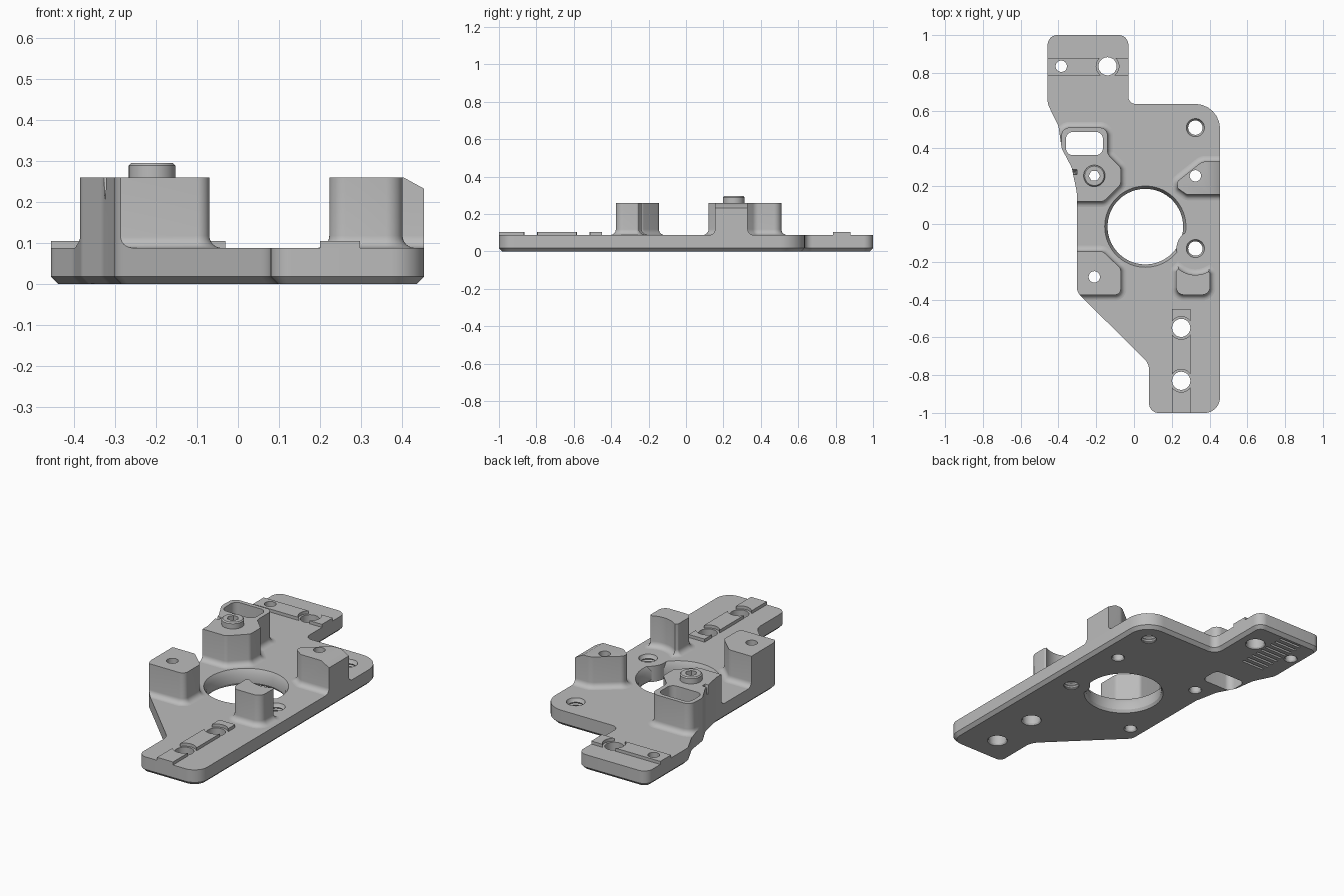
import bpy, bmesh, math
from mathutils import Vector

cube = bpy.data.objects.get("Cube")
if cube:
    bpy.data.objects.remove(cube, do_unlink=True)

grey = bpy.data.materials.new("light_grey")
grey.use_nodes = True
grey.diffuse_color = (0.5, 0.5, 0.5, 1)
grey.node_tree.nodes["Principled BSDF"].inputs["Base Color"].default_value = (0.5, 0.5, 0.5, 1)

TOP, POST_TOP, RAIL_TOP, BOSS_TOP = 0.088, 0.26, 0.105, 0.295


def rounded(corners, steps=8):
    """Outline with an arc of radius r at each (x, y, r) corner."""
    out, n = [], len(corners)
    for i, (x, y, r) in enumerate(corners):
        p = Vector((x, y))
        if r == 0:
            out.append(p)
            continue
        a = (Vector(corners[i - 1][:2]) - p).normalized()
        b = (Vector(corners[(i + 1) % n][:2]) - p).normalized()
        half = a.angle(b) / 2
        c = p + (a + b).normalized() * (r / math.sin(half))
        t = r / math.tan(half)
        u, v = p + a * t - c, p + b * t - c
        for k in range(steps + 1):
            out.append(c + u.lerp(v, k / steps).normalized() * r)
    return out


def circle(x, y, r, n=48):
    return [Vector((x + r * math.cos(math.tau * i / n), y + r * math.sin(math.tau * i / n)))
            for i in range(n)]


def box(x0, x1, y0, y1, r=0):
    return rounded([(x0, y0, r), (x1, y0, r), (x1, y1, r), (x0, y1, r)])


def grow(outline, d):
    """Move a counter-clockwise outline outwards by d."""
    out = []
    for i, p in enumerate(outline):
        e = (p - outline[i - 1]).normalized()
        f = (outline[(i + 1) % len(outline)] - p).normalized()
        m = Vector((e.y + f.y, -e.x - f.x)).normalized()
        out.append(p + m * (d / max(0.4, m.dot(Vector((f.y, -f.x))))))
    return out


def loft(name, outline, rings):
    """Solid from rings of (height, outward offset)."""
    bm = bmesh.new()
    loops = [[bm.verts.new((p.x, p.y, z)) for p in grow(outline, d)] for z, d in rings]
    n = len(outline)
    for lo, hi in zip(loops, loops[1:]):
        for i in range(n):
            j = (i + 1) % n
            bm.faces.new((lo[i], lo[j], hi[j], hi[i]))
    bm.faces.new(loops[0][::-1])
    bm.faces.new(loops[-1])
    bmesh.ops.recalc_face_normals(bm, faces=bm.faces)
    me = bpy.data.meshes.new(name)
    bm.to_mesh(me)
    bm.free()
    me.materials.append(grey)
    ob = bpy.data.objects.new(name, me)
    bpy.context.collection.objects.link(ob)
    return ob


def combine(ob, tool, op="DIFFERENCE"):
    mod = ob.modifiers.new("cut", "BOOLEAN")
    mod.operation, mod.solver, mod.object = op, "EXACT", tool
    with bpy.context.temp_override(object=ob, active_object=ob):
        bpy.ops.object.modifier_apply(modifier=mod.name)
    bpy.data.objects.remove(tool, do_unlink=True)


def drill(ob, x, y, r, n=48):
    combine(ob, loft("drill", circle(x, y, r, n), [(-0.1, 0), (0.5, 0)]))


# Base plate with chamfered underside
outline = rounded([
    (0.08, -1, 0.05), (0.455, -1, 0.08), (0.455, 0.635, 0.13), (-0.03, 0.635, 0.04),
    (-0.03, 1, 0.05), (-0.457, 1, 0.05), (-0.457, 0.635, 0.08), (-0.4, 0.52, 0.1),
    (-0.383, 0.4, 0.06), (-0.33, 0.3, 0.1), (-0.303, 0.17, 0.1),
    (-0.303, -0.36, 0.07), (0.08, -0.74, 0.08)])
plate = loft("base_plate", outline, [(0, -0.018), (0.018, 0), (TOP, 0)])

# Large bore and the round screw pad that bulges into it
combine(plate, loft("bore", circle(0.06, -0.014, 0.2, 96), [
    (-0.01, 0.016), (0.015, 0), (0.06, 0), (TOP, 0.015), (0.1, 0.015)]))
combine(plate, loft("screw_pad", circle(0.325, -0.13, 0.1), [(0, 0), (TOP, 0)]), "UNION")

# Threaded screw holes
thread = [(-0.01, 0.01)] + [(0.004 + 0.008 * i, 0.006 * (i % 2)) for i in range(10)] + [(0.1, 0.014)]
for y in (0.51, -0.13):
    combine(plate, loft("thread", circle(0.325, y, 0.038), thread))

# Plain holes through the plate, countersunk underneath
small = [(-0.21, 0.255), (-0.21, -0.28), (0.325, 0.255), (-0.385, 0.835)]
large = [(-0.14, 0.835), (0.25, -0.55), (0.25, -0.83)]
for centres, r in ((small, 0.03), (large, 0.048)):
    for x, y in centres:
        combine(plate, loft("hole", circle(x, y, r), [(-0.01, 0.012), (0.008, 0), (0.2, 0)]))

# Shallow grip grooves under the back tab
for i in range(9):
    y = 0.65 + 0.038 * i
    combine(plate, loft("groove", box(-0.345, -0.205, y, y + 0.014), [(-0.01, 0), (0.012, 0)]))


# Posts with a filleted foot, trimmed to the plate edge
def post(name, corners):
    steps = [math.radians(15 * i) for i in range(7)]
    foot = [(TOP + 0.03 * (1 - math.cos(t)), 0.03 * (1 - math.sin(t))) for t in steps]
    ob = loft(name, rounded(corners, 6), [(TOP - 0.004, 0.03)] + foot + [(POST_TOP, 0)])
    combine(ob, loft("trim", outline, [(0, 0), (0.5, 0)]), "INTERSECT")
    return ob


slot_post = post("back_right_slot_post", [
    (-0.32, 0.12, 0), (-0.16, 0.12, 0.03), (-0.07, 0.21, 0.03), (-0.07, 0.3, 0.03),
    (-0.14, 0.37, 0.04), (-0.14, 0.51, 0.04), (-0.382, 0.51, 0.04),
    (-0.387, 0.39, 0.03), (-0.34, 0.3, 0.05)])
boss = loft("locating_boss", circle(-0.21, 0.255, 0.057), [
    (POST_TOP - 0.01, 0), (BOSS_TOP - 0.006, 0), (BOSS_TOP, -0.006)])
hole_post = post("front_right_post", [
    (-0.32, -0.375, 0), (-0.07, -0.375, 0.03), (-0.07, -0.235, 0.03),
    (-0.165, -0.145, 0.03), (-0.32, -0.145, 0)])
edge_post = post("back_left_post", [
    (0.28, 0.155, 0.03), (0.47, 0.155, 0), (0.47, 0.33, 0),
    (0.36, 0.33, 0.05), (0.228, 0.225, 0.03), (0.23, 0.19, 0.02)])
arc = [(0.325 + 0.14 * math.cos(t), -0.13 + 0.14 * math.sin(t), 0)
       for t in (math.radians(-60 - 7 * i) for i in range(11))]
scooped_post = post("front_left_scooped_post", [
    (0.223, -0.375, 0.04), (0.402, -0.375, 0.04), (0.402, -0.26, 0.015)]
    + arc + [(0.223, -0.25, 0.01)])

# Holes in the posts and boss
for ob, (x, y) in zip((slot_post, hole_post, edge_post), small):
    drill(ob, x, y, 0.03)
drill(boss, -0.21, 0.255, 0.03, 6)

# Rounded slot and small tapered notch in the slot post
for ob in (plate, slot_post):
    combine(ob, loft("slot", box(-0.36, -0.165, 0.365, 0.487, 0.035), [(-0.1, 0), (0.5, 0)]))
combine(slot_post, loft("notch", box(-0.335, -0.3, 0.26, 0.29), [(0.2, -0.012), (0.27, 0)]))

# Sloped outer top edge of the back left post
slope = loft("slope", box(0.405, 0.6, 0, 0.5), [(0, 0), (0.2, 0)])
for v in slope.data.vertices:
    v.co.z += POST_TOP - 0.55 * (v.co.x - 0.405)
combine(edge_post, slope)

# Raised rails, interrupted around the large holes
back_rail = loft("back_rail", box(-0.457, -0.03, 0.785, 0.88), [(TOP - 0.004, 0), (RAIL_TOP, 0)])
front_rail = loft("front_rail", box(0.2, 0.298, -1, -0.45), [(TOP - 0.004, 0), (RAIL_TOP, 0)])
drill(back_rail, *small[3], 0.03)
drill(back_rail, *large[0], 0.06)
for centre in large[1:]:
    drill(front_rail, *centre, 0.06)

# Smooth curves, crisp edges
bpy.ops.object.select_all(action="DESELECT")
for ob in (plate, slot_post, boss, hole_post, edge_post, scooped_post, back_rail, front_rail):
    ob.select_set(True)
bpy.context.view_layer.objects.active = plate
bpy.ops.object.shade_smooth_by_angle(angle=math.radians(30))
